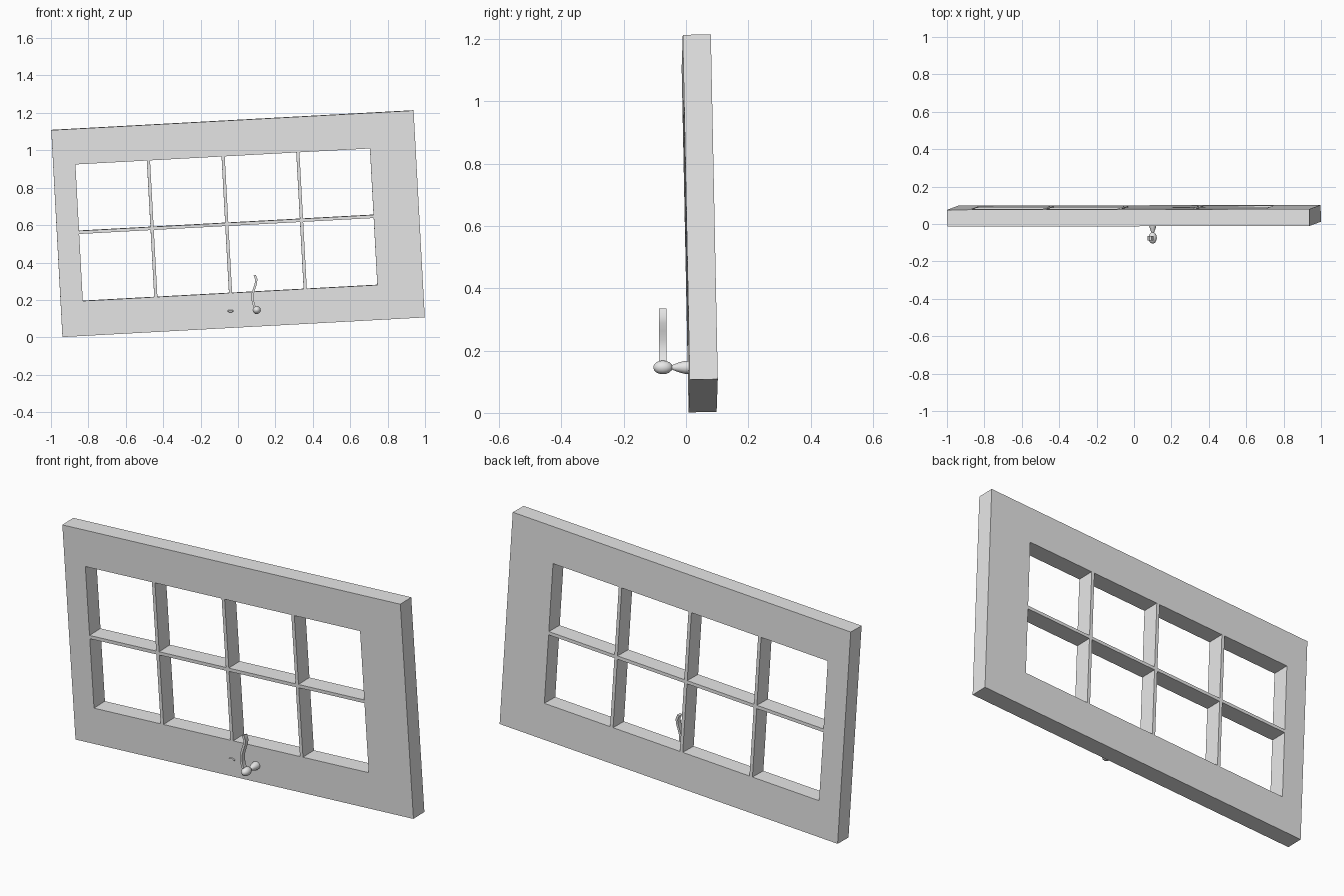
import bpy, bmesh, math
from mathutils import Matrix, Vector

cube = bpy.data.objects.get("Cube")
if cube:
    bpy.data.objects.remove(cube, do_unlink=True)

grey = bpy.data.materials.new("plain_grey")
grey.use_nodes = True
grey.diffuse_color = (0.8, 0.8, 0.8, 1)
grey.node_tree.nodes["Principled BSDF"].inputs["Base Color"].default_value = (0.8, 0.8, 0.8, 1)

# Whole window hangs slightly askew: rolled, leaning forward and turned a touch
TILT = (Matrix.Translation((0, 0.044, 0.608))
        @ Matrix.Rotation(0.003, 4, 'Z') @ Matrix.Rotation(0.02, 4, 'X')
        @ Matrix.Rotation(-0.0541, 4, 'Y'))
HALF_W, HALF_H, HALF_D = 0.97, 0.554, 0.045
LEFT, RIGHT, LOW, HIGH = -0.851, 0.726, -0.367, 0.364
BAR = 0.0085


def finish(name, bm, matrix=None):
    bmesh.ops.recalc_face_normals(bm, faces=bm.faces)
    mesh = bpy.data.meshes.new(name)
    bm.to_mesh(mesh)
    bm.free()
    mesh.materials.append(grey)
    obj = bpy.data.objects.new(name, mesh)
    bpy.context.collection.objects.link(obj)
    if matrix:
        obj.matrix_world = matrix
    return obj


def smooth(obj):
    bpy.ops.object.select_all(action='DESELECT')
    obj.select_set(True)
    bpy.context.view_layer.objects.active = obj
    bpy.ops.object.shade_smooth_by_angle(angle=math.radians(40))


def lathe(name, profile, centre, sides=12):
    """Turn (y, radius) pairs around an axis pointing to the front."""
    bm = bmesh.new()
    rings = []
    for y, r in profile:
        angles = [2 * math.pi * i / sides for i in range(sides)]
        rings.append([bm.verts.new((r * math.cos(a), y, r * math.sin(a))) for a in angles])
    for a, b in zip(rings, rings[1:]):
        for i in range(sides):
            j = (i + 1) % sides
            bm.faces.new((a[i], a[j], b[j], b[i]))
    bm.faces.new(rings[0])
    bm.faces.new(rings[-1])
    smooth(finish(name, bm, Matrix.Translation(centre)))


# Frame and glazing bars: one grid with the panes left out, extruded in depth
xs = [-HALF_W, LEFT]
for c in (-0.46, -0.06, 0.34):
    xs += [c - BAR, c + BAR]
xs += [RIGHT, HALF_W]
zs = [-HALF_H, LOW, -BAR, BAR, HIGH, HALF_H]
bm = bmesh.new()
grid = [[bm.verts.new((x, -HALF_D, z)) for z in zs] for x in xs]
for i in range(len(xs) - 1):
    for k in range(len(zs) - 1):
        if not (i % 2 and k % 2):
            bm.faces.new((grid[i][k], grid[i + 1][k], grid[i + 1][k + 1], grid[i][k + 1]))
front = bm.faces[:]
extruded = bmesh.ops.extrude_face_region(bm, geom=front, use_keep_orig=True)
moved = [g for g in extruded["geom"] if isinstance(g, bmesh.types.BMVert)]
bmesh.ops.translate(bm, verts=moved, vec=(0, 2 * HALF_D, 0))
bmesh.ops.recalc_face_normals(bm, faces=bm.faces)
bmesh.ops.dissolve_limit(bm, angle_limit=0.01, verts=bm.verts, edges=bm.edges)
finish("window_frame", bm, TILT)

# Latch: flared stem and rounded pivot knob
lathe("latch_stem", [(0.02, 0.020), (-0.003, 0.021), (-0.022, 0.016), (-0.048, 0.006)],
      (0.1, 0, 0.146))
knob = [(-0.074 + 0.031 * math.cos(t), 0.022 * math.sin(t))
        for t in (math.pi * (k + 0.25) / 8.5 for k in range(9))]
lathe("latch_knob", knob, (0.1, 0, 0.146))

# Latch: flat wavy handle swept as a ribbon
path = [(0.095, 0.150), (0.084, 0.175), (0.077, 0.205), (0.079, 0.235),
        (0.088, 0.265), (0.096, 0.290), (0.098, 0.310), (0.089, 0.333)]
bm = bmesh.new()
rings = []
for i, (x, z) in enumerate(path):
    a, b = path[max(i - 1, 0)], path[min(i + 1, len(path) - 1)]
    along = Vector((b[0] - a[0], 0, b[1] - a[1])).normalized()
    side = Vector((along.z, 0, -along.x)) * 0.006
    mid = Vector((x, -0.075, z))
    rings.append([bm.verts.new(mid + side * s + Vector((0, d * 0.012, 0)))
                  for s, d in ((-1, -1), (1, -1), (1, 1), (-1, 1))])
for a, b in zip(rings, rings[1:]):
    for i in range(4):
        j = (i + 1) % 4
        bm.faces.new((a[i], a[j], b[j], b[i]))
bm.faces.new(rings[0])
bm.faces.new(rings[-1])
smooth(finish("latch_handle", bm))

# Small oval stud beside the latch
bm = bmesh.new()
bmesh.ops.create_cone(bm, cap_ends=True, segments=8, radius1=0.02, radius2=0.012, depth=0.006)
finish("latch_stud", bm, Matrix.Translation((-0.04, 0.007, 0.14))
       @ Matrix.Diagonal((1, 1, 0.4, 1)) @ Matrix.Rotation(math.pi / 2, 4, 'X'))
